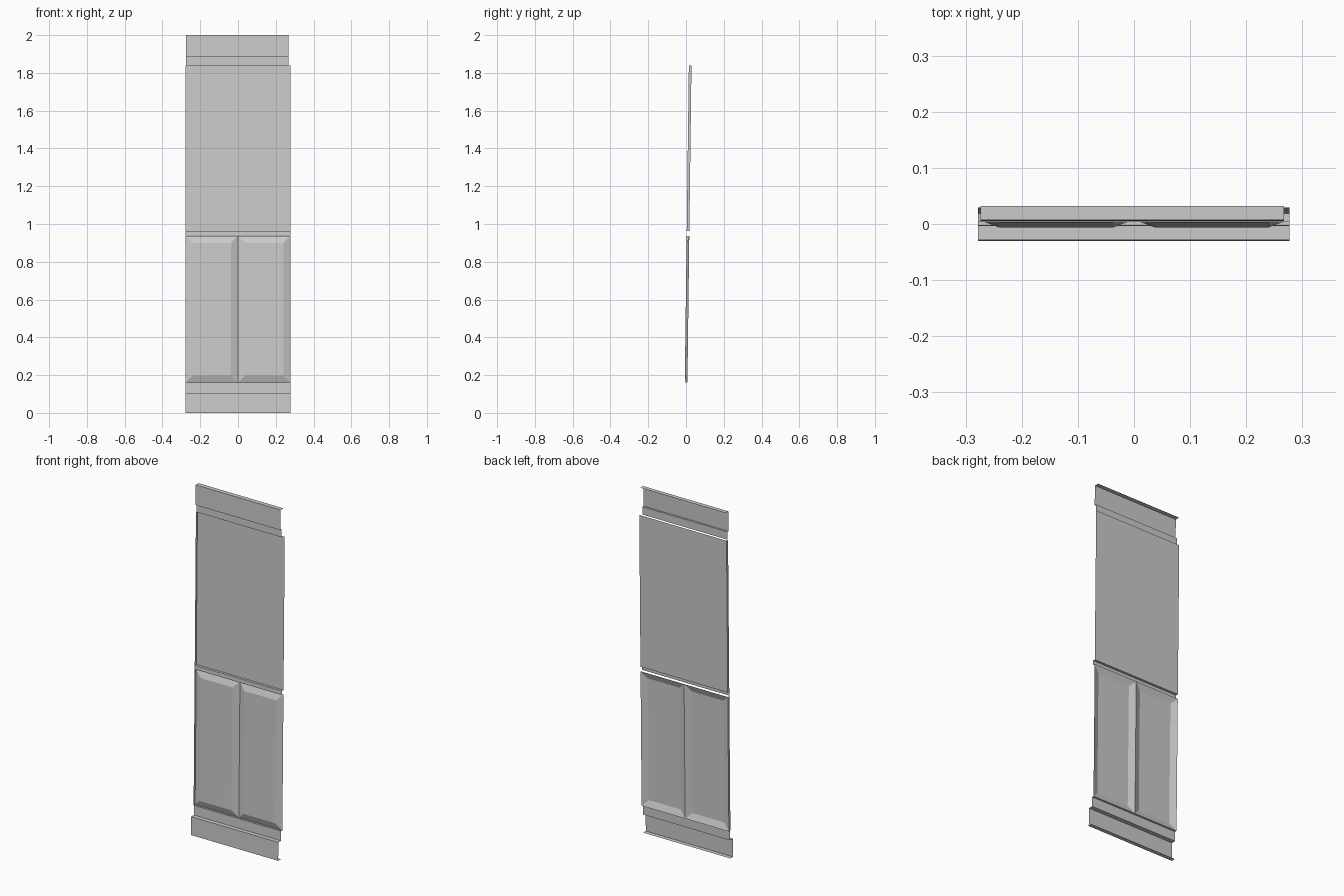
import bpy
import bmesh

if "Cube" in bpy.data.objects:
    bpy.data.objects.remove(bpy.data.objects["Cube"])

LEFT, RIGHT = -0.278, 0.277
DEPTH = 0.014            # distance between the back and front planes


def front(z):
    """Front plane of the slightly leaning wall."""
    return -0.0085 + 0.0128 * z


def back(z):
    return front(z) + DEPTH


def finish(name, bm):
    bmesh.ops.remove_doubles(bm, verts=bm.verts, dist=1e-5)
    mesh = bpy.data.meshes.new(name)
    bm.to_mesh(mesh)
    bm.free()
    obj = bpy.data.objects.new(name, mesh)
    bpy.context.collection.objects.link(obj)
    return obj


def quad(bm, *points):
    bm.faces.new([bm.verts.new(p) for p in points])


def moulding(name, profile, x0=LEFT, x1=RIGHT):
    """Open strip: a (y, z) profile listed from bottom to top, swept along x."""
    bm = bmesh.new()
    for (ya, za), (yb, zb) in zip(profile, profile[1:]):
        quad(bm, (x0, ya, za), (x1, ya, za), (x1, yb, zb), (x0, yb, zb))
    return finish(name, bm)


def left_return(bm, z0, z1):
    """Narrow edge strip along the left side, reaching the front plane."""
    quad(bm, (LEFT, back(z0), z0), (LEFT, front(z0), z0),
         (LEFT, front(z1), z1), (LEFT, back(z1), z1))


def raised_panel(bm, x0, x1, z0, z1, inset):
    """Flat raised field with four sloping borders."""
    outer = [(x0, z0), (x1, z0), (x1, z1), (x0, z1)]
    inner = [(x0 + inset, z0 + inset), (x1 - inset, z0 + inset),
             (x1 - inset, z1 - inset), (x0 + inset, z1 - inset)]
    o = [(x, back(z), z) for x, z in outer]
    i = [(x, front(z), z) for x, z in inner]
    quad(bm, *i)
    for k in range(4):
        n = (k + 1) % 4
        quad(bm, o[k], o[n], i[n], i[k])


# Skirting with bottom lip and ledge
moulding("skirting", [(-0.006, 0.0), (-0.0305, 0.0), (-0.0285, 0.105),
                      (-0.004, 0.105), (-0.003, 0.16), (back(0.16), 0.16)])

# Lower wall with two raised panels
bm = bmesh.new()
for x0, x1 in ((LEFT, 0.0), (0.0, RIGHT)):
    raised_panel(bm, x0, x1, 0.16, 0.937, 0.037)
left_return(bm, 0.16, 0.937)
finish("lower_panels", bm)

# Middle rail
moulding("middle_rail", [(0.0035, 0.94), (0.004, 0.963), (back(0.963), 0.963)])

# Plain upper wall
bm = bmesh.new()
quad(bm, (LEFT, back(0.963), 0.963), (RIGHT, back(0.963), 0.963),
     (RIGHT, back(1.84), 1.84), (LEFT, back(1.84), 1.84))
left_return(bm, 0.963, 1.84)
finish("upper_panel", bm)

# Top moulding with stepped lower edge and top lip
moulding("top_moulding", [(0.0155, 1.84), (0.016, 1.885), (0.005, 1.885),
                          (0.0068, 2.0), (0.0325, 2.0)], -0.274, 0.267)
